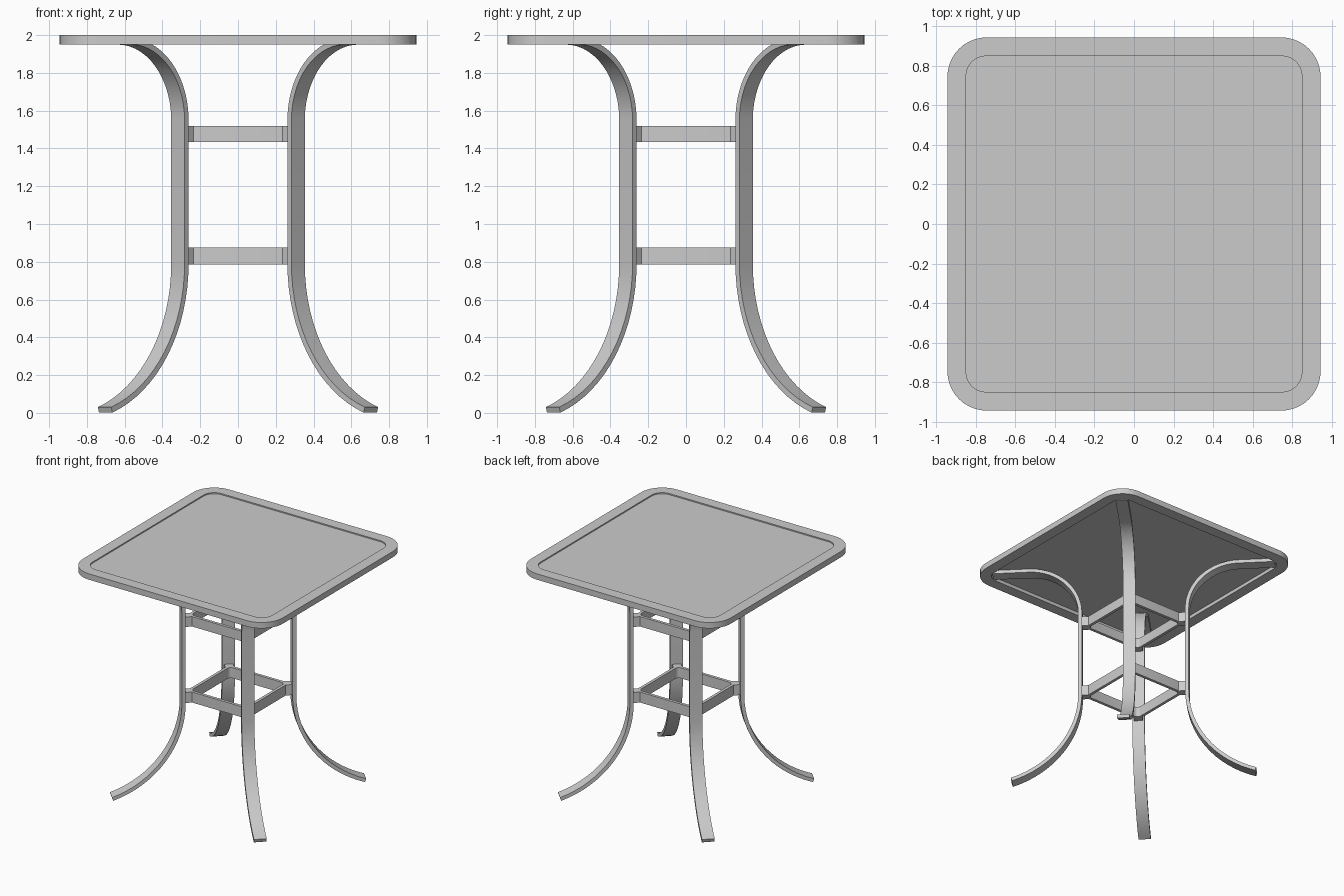
import bpy, bmesh
from math import sin, cos, pi, sqrt, radians, atan2
from mathutils import Vector

if "Cube" in bpy.data.objects:
    bpy.data.objects.remove(bpy.data.objects["Cube"])


def make_object(name, bm, angle=30):
    bmesh.ops.recalc_face_normals(bm, faces=bm.faces)
    mesh = bpy.data.meshes.new(name)
    bm.to_mesh(mesh)
    bm.free()
    ob = bpy.data.objects.new(name, mesh)
    bpy.context.collection.objects.link(ob)
    bpy.ops.object.select_all(action='DESELECT')
    ob.select_set(True)
    bpy.context.view_layer.objects.active = ob
    bpy.ops.object.shade_smooth_by_angle(angle=radians(angle))
    return ob


def rounded_square(half, radius, n=10):
    pts = []
    for q in range(4):
        a0 = q * pi / 2
        cx = (half - radius) * (1 if q in (0, 3) else -1)
        cy = (half - radius) * (1 if q in (0, 1) else -1)
        for i in range(n + 1):
            a = a0 + i / n * pi / 2
            pts.append((cx + radius * cos(a), cy + radius * sin(a)))
    return pts


def ring(name, outer, inner, z0, z1):
    bm = bmesh.new()
    loops = [[bm.verts.new((x, y, z)) for x, y in pts]
             for pts, z in ((outer, z0), (outer, z1), (inner, z1), (inner, z0))]
    n = len(outer)
    for k in range(4):
        a, b = loops[k], loops[(k + 1) % 4]
        for i in range(n):
            j = (i + 1) % n
            bm.faces.new((a[i], a[j], b[j], b[i]))
    return make_object(name, bm)


def slab(name, pts, z0, z1):
    bm = bmesh.new()
    face = bm.faces.new([bm.verts.new((x, y, z0)) for x, y in pts])
    ext = bmesh.ops.extrude_face_region(bm, geom=[face])
    bmesh.ops.translate(bm, vec=(0, 0, z1 - z0),
                        verts=[v for v in ext['geom'] if isinstance(v, bmesh.types.BMVert)])
    return make_object(name, bm)


def strip(name, path, angle, half_width, thick):
    """Flat bar following (radius, height, normal angle) stations in a vertical plane."""
    bm = bmesh.new()
    d = Vector((cos(angle), sin(angle), 0))
    t = Vector((-sin(angle), cos(angle), 0))
    sections = []
    for r, z, na in path:
        sec = []
        for s, w in ((-1, -1), (1, -1), (1, 1), (-1, 1)):
            rr = r + s * thick / 2 * cos(na)
            zz = z + s * thick / 2 * sin(na)
            sec.append(bm.verts.new(d * rr + t * (w * half_width) + Vector((0, 0, zz))))
        sections.append(sec)
    for a, b in zip(sections, sections[1:]):
        for k in range(4):
            m = (k + 1) % 4
            bm.faces.new((a[k], a[m], b[m], b[k]))
    bm.faces.new(sections[0])
    bm.faces.new(sections[-1])
    return make_object(name, bm)


# Table top: raised rim around a thin recessed panel
inner = rounded_square(0.85, 0.10)
ring("top_rim", rounded_square(0.945, 0.20), inner, 1.95, 2.0)
slab("top_panel", inner, 1.98, 1.99)

# Leg centre line: foot arc, straight post, top arc, flat bar under the panel
THICK, R_POST, Z_LOW, Z_HIGH = 0.03, 0.435, 0.79, 1.55
dr, dz = 0.56, Z_LOW - 0.016
sweep = 2 * atan2(dr, dz)
rad = dz / sin(sweep)
path = []
for i in range(17):
    a = sweep * (1 - i / 16)
    path.append((R_POST + rad * (1 - cos(a)), Z_LOW - rad * sin(a), a))
top_rad = 1.965 - Z_HIGH
for i in range(15):
    a = pi / 2 * i / 14
    path.append((R_POST + top_rad * (1 - cos(a)), Z_HIGH + top_rad * sin(a), -a))
path.append((1.15, 1.965, -pi / 2))

corners = ("back_right", "back_left", "front_left", "front_right")
heights = {"lower": (0.785, 0.875), "upper": (1.435, 1.52)}
for q, corner in enumerate(corners):
    ang = pi / 4 + q * pi / 2
    strip(corner + "_leg", path, ang, 0.05, THICK)
    # Short blocks joining the brace rings to the legs
    for level, (z0, z1) in heights.items():
        zc = (z0 + z1) / 2
        strip(f"{corner}_{level}_block", [(0.365, zc, pi / 2), (0.425, zc, pi / 2)],
              ang, 0.035, z1 - z0)

# Brace rings between the legs
for level, (z0, z1) in heights.items():
    ring(level + "_brace", rounded_square(0.285, 0.055, 6),
         rounded_square(0.26, 0.03, 6), z0, z1)
